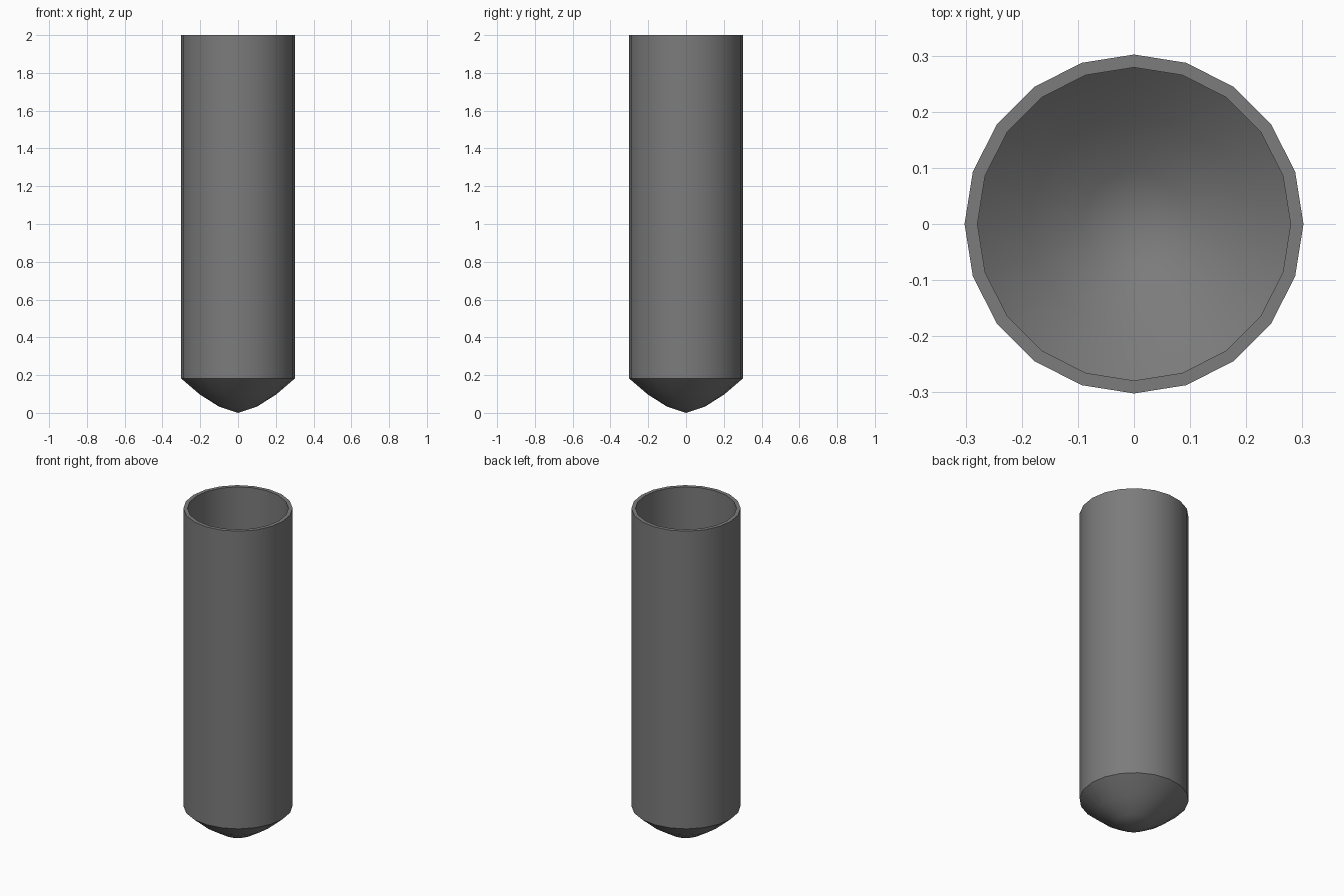
import bpy, bmesh
from math import cos, sin, pi, radians

if "Cube" in bpy.data.objects:
    bpy.data.objects.remove(bpy.data.objects["Cube"])

SIDES = 20

# Closed profile (radius, height): outer dome, wall, rim, inner wall, inner dome
profile = [(0, 0.0), (0.1, 0.033), (0.203, 0.098), (0.302, 0.183),
           (0.302, 2.0), (0.279, 2.0),
           (0.279, 0.195), (0.19, 0.119), (0.093, 0.057), (0, 0.025)]


def lathe(name, points, sides):
    """Spin a profile around z; points at radius 0 become single poles."""
    bm = bmesh.new()
    rings = []
    for r, z in points:
        n = sides if r > 0 else 1
        rings.append([bm.verts.new((r * cos(2 * pi * i / sides),
                                    r * sin(2 * pi * i / sides), z))
                      for i in range(n)])
    for a, b in zip(rings, rings[1:]):
        for i in range(sides):
            j = (i + 1) % sides
            if len(a) == 1:
                bm.faces.new((a[0], b[j], b[i]))
            elif len(b) == 1:
                bm.faces.new((a[i], a[j], b[0]))
            else:
                bm.faces.new((a[i], a[j], b[j], b[i]))
    bmesh.ops.recalc_face_normals(bm, faces=bm.faces)
    mesh = bpy.data.meshes.new(name)
    bm.to_mesh(mesh)
    bm.free()
    obj = bpy.data.objects.new(name, mesh)
    bpy.context.collection.objects.link(obj)
    return obj


# Hollow tube, open at the top with a rounded bottom
tube = lathe("test_tube", profile, SIDES)
bpy.context.view_layer.objects.active = tube
tube.select_set(True)
bpy.ops.object.shade_smooth_by_angle(angle=radians(30))

# Dark grey colour
dark = bpy.data.materials.new("dark_grey")
dark.diffuse_color = (0.2, 0.2, 0.2, 1)
dark.use_nodes = True
dark.node_tree.nodes["Principled BSDF"].inputs["Base Color"].default_value = dark.diffuse_color
tube.data.materials.append(dark)
